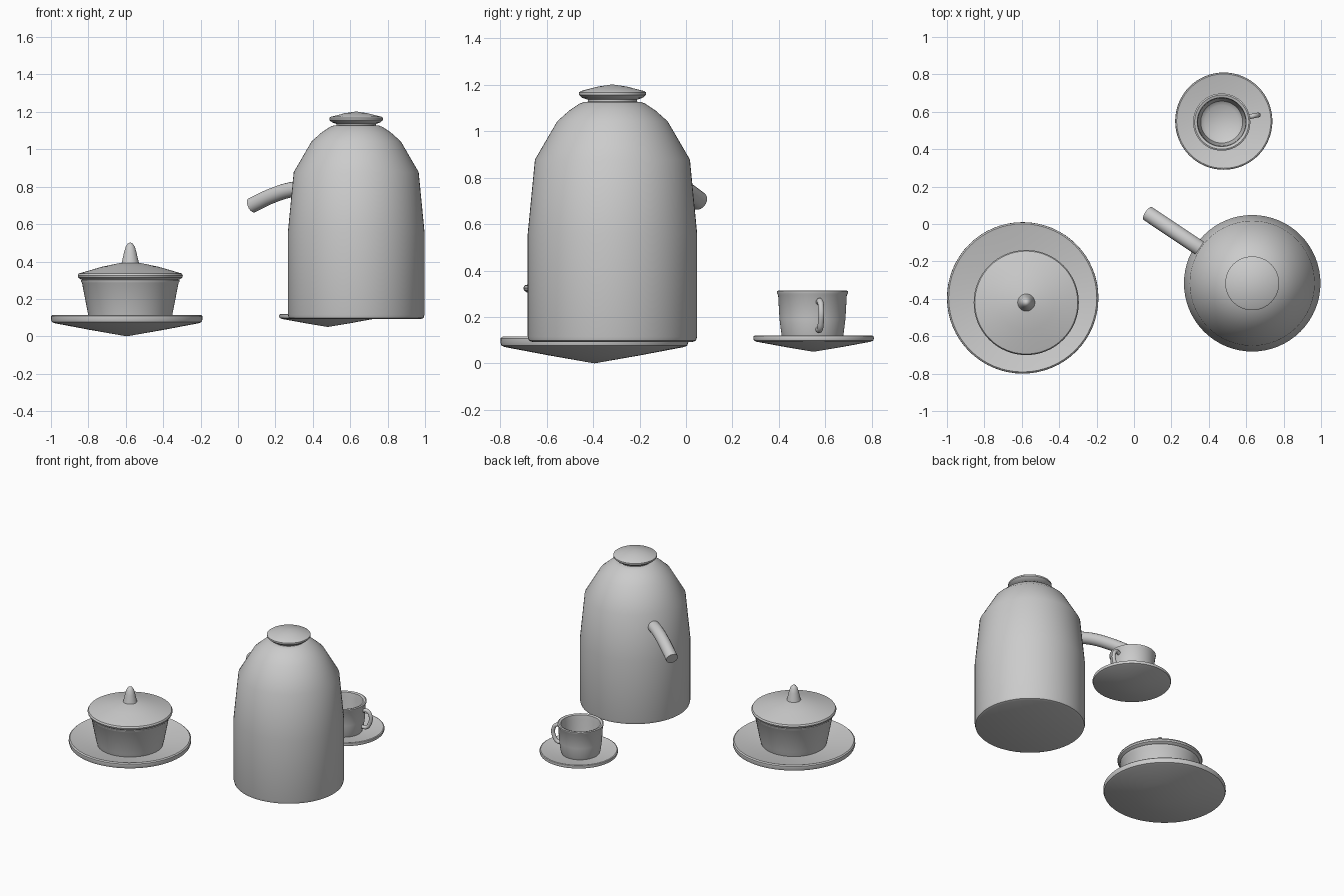
import bpy, bmesh, math
from mathutils import Vector

if "Cube" in bpy.data.objects:
    bpy.data.objects.remove(bpy.data.objects["Cube"])


def smooth(ob, angle=40):
    bpy.ops.object.select_all(action='DESELECT')
    ob.select_set(True)
    bpy.context.view_layer.objects.active = ob
    bpy.ops.object.shade_smooth_by_angle(angle=math.radians(angle))


def lathe(name, centre, profile, n=64):
    """Revolve an (r, z) profile, listed from bottom to top, about a vertical axis."""
    bm = bmesh.new()
    rings = []
    for r, z in profile:
        if r == 0:
            rings.append([bm.verts.new((0, 0, z))])
        else:
            rings.append([bm.verts.new((r * math.cos(2 * math.pi * i / n),
                                        r * math.sin(2 * math.pi * i / n), z)) for i in range(n)])
    for a, b in zip(rings, rings[1:]):
        for i in range(n):
            j = (i + 1) % n
            quad = [a[i % len(a)], a[j % len(a)], b[j % len(b)], b[i % len(b)]]
            bm.faces.new(list(dict.fromkeys(quad)))
    bmesh.ops.recalc_face_normals(bm, faces=bm.faces)
    me = bpy.data.meshes.new(name)
    bm.to_mesh(me)
    bm.free()
    ob = bpy.data.objects.new(name, me)
    ob.location = (centre[0], centre[1], 0)
    bpy.context.collection.objects.link(ob)
    smooth(ob)
    return ob


def tube(name, centre, angle, path, radius):
    """Round tube along (distance, z) points in the vertical plane at the given angle."""
    cu = bpy.data.curves.new(name, 'CURVE')
    cu.dimensions = '3D'
    cu.bevel_depth = radius
    cu.bevel_resolution = 6
    cu.use_fill_caps = True
    sp = cu.splines.new('BEZIER')
    sp.resolution_u = 8
    sp.bezier_points.add(len(path) - 1)
    for p, (d, z) in zip(sp.bezier_points, path):
        p.co = Vector((centre[0] + d * math.cos(angle), centre[1] + d * math.sin(angle), z))
        p.handle_left_type = p.handle_right_type = 'AUTO'
    ob = bpy.data.objects.new(name, cu)
    bpy.context.collection.objects.link(ob)
    bpy.ops.object.select_all(action='DESELECT')
    ob.select_set(True)
    bpy.context.view_layer.objects.active = ob
    bpy.ops.object.convert(target='MESH')
    smooth(bpy.context.object)


# Large and small saucers: shallow cones with a rounded rim
lathe("large_saucer", (-0.595, -0.395),
      [(0, 0), (0.2, 0.035), (0.385, 0.07), (0.4, 0.076), (0.405, 0.09), (0.404, 0.108),
       (0.396, 0.115), (0.375, 0.11), (0.2, 0.08), (0, 0.05)])
lathe("small_saucer", (0.48, 0.55),
      [(0, 0.05), (0.12, 0.07), (0.245, 0.093), (0.257, 0.098), (0.26, 0.108), (0.258, 0.117),
       (0.252, 0.12), (0.24, 0.117), (0.12, 0.1), (0, 0.085)])

# Sugar bowl
BOWL = (-0.576, -0.42)
lathe("sugar_bowl", BOWL,
      [(0, 0.06), (0.21, 0.06), (0.225, 0.115), (0.258, 0.285), (0.263, 0.292), (0.263, 0.3),
       (0.255, 0.305), (0.24, 0.3), (0.2, 0.1), (0, 0.09)])
lathe("sugar_bowl_lid", BOWL,
      [(0, 0.3), (0.25, 0.3), (0.265, 0.305), (0.278, 0.314), (0.281, 0.325), (0.275, 0.336),
       (0.15, 0.372), (0.05, 0.393), (0, 0.396)])
lathe("sugar_bowl_finial", BOWL,
      [(0, 0.37), (0.048, 0.385), (0.042, 0.41), (0.033, 0.45), (0.024, 0.48), (0.013, 0.496), (0, 0.502)])

# Cup
CUP = (0.469, 0.545)
lathe("cup", CUP,
      [(0, 0.085), (0.12, 0.085), (0.133, 0.12), (0.142, 0.19), (0.148, 0.295), (0.153, 0.302),
       (0.153, 0.311), (0.145, 0.315), (0.131, 0.31), (0.127, 0.28), (0.122, 0.2), (0.112, 0.14),
       (0.09, 0.122), (0, 0.118)])
tube("cup_handle", CUP, math.radians(11),
     [(0.135, 0.262), (0.172, 0.267), (0.196, 0.235), (0.191, 0.18), (0.165, 0.146), (0.128, 0.147)], 0.013)

# Kettle
KETTLE = (0.632, -0.317)
lathe("kettle_body", KETTLE,
      [(0, 0.092), (0.345, 0.092), (0.36, 0.098), (0.365, 0.115), (0.365, 0.56), (0.334, 0.878),
       (0.238, 1.043), (0.185, 1.09), (0.14, 1.12), (0.12, 1.127), (0, 1.13)])
lathe("kettle_knob", KETTLE,
      [(0, 1.11), (0.106, 1.11), (0.106, 1.136), (0.13, 1.144), (0.144, 1.157), (0.144, 1.168),
       (0.135, 1.174), (0.06, 1.193), (0, 1.202)])
tube("kettle_spout", KETTLE, math.atan2(0.372, -0.557),
     [(0.3, 0.79), (0.41, 0.785), (0.54, 0.752), (0.672, 0.7)], 0.041)
